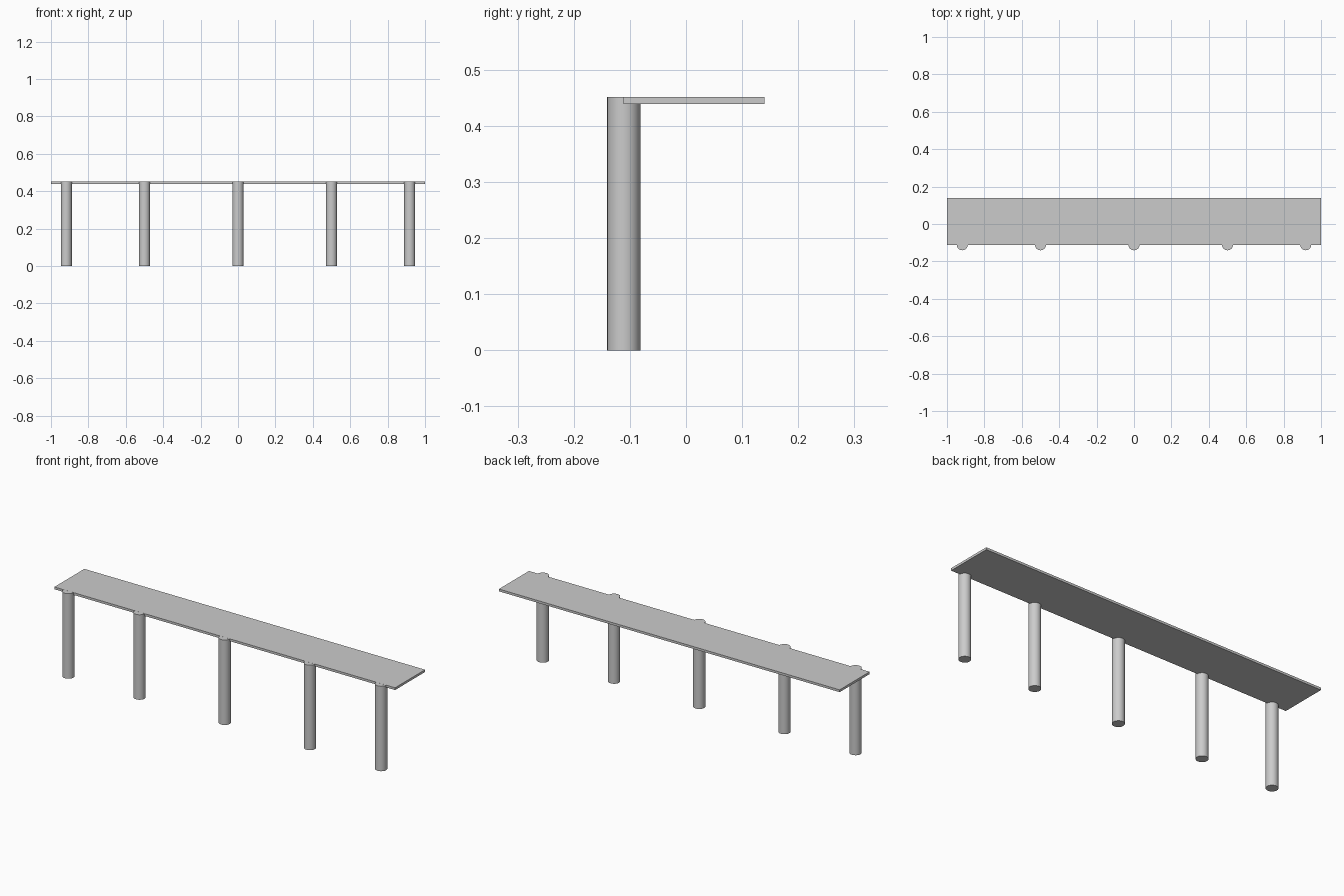
import bpy
from math import radians

if "Cube" in bpy.data.objects:
    bpy.data.objects.remove(bpy.data.objects["Cube"])

POST_Y, POST_R, POST_H = -0.111, 0.0295, 0.451
SLAB_BOTTOM, SLAB_TOP = 0.439, 0.4513
SLAB_FRONT, SLAB_BACK = -0.111, 0.14


def add_post(name, x):
    bpy.ops.mesh.primitive_cylinder_add(vertices=48, radius=POST_R, depth=POST_H,
                                        location=(x, POST_Y, POST_H / 2))
    bpy.context.object.name = name
    bpy.ops.object.shade_smooth_by_angle(angle=radians(30))


# Thin flat canopy slab
bpy.ops.mesh.primitive_cube_add(size=1, location=(
    0, (SLAB_FRONT + SLAB_BACK) / 2, (SLAB_BOTTOM + SLAB_TOP) / 2))
slab = bpy.context.object
slab.name = "canopy_slab"
slab.scale = (2.0, SLAB_BACK - SLAB_FRONT, SLAB_TOP - SLAB_BOTTOM)
bpy.ops.object.transform_apply(location=False, rotation=False, scale=True)

# Row of round posts centred on the slab's front edge
add_post("post_middle", 0)
for side, sign in (("left", -1), ("right", 1)):
    add_post(f"post_inner_{side}", sign * 0.5)
    add_post(f"post_outer_{side}", sign * 0.918)
